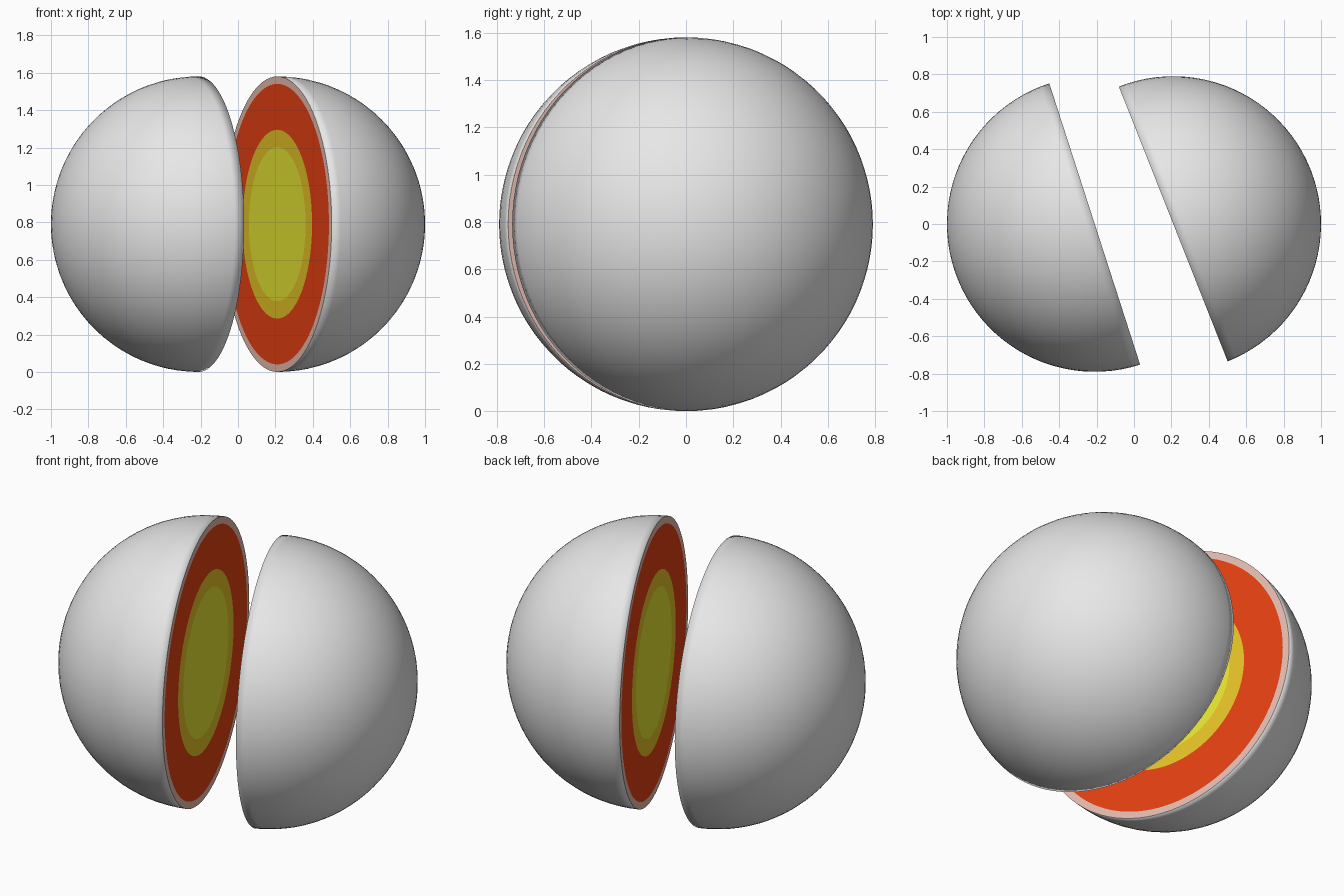
import bpy, bmesh, math
from mathutils import Matrix

if "Cube" in bpy.data.objects:
    bpy.data.objects.remove(bpy.data.objects["Cube"], do_unlink=True)

RADIUS = 0.79
SEGMENTS = 96


def material(name, r, g, b):
    mat = bpy.data.materials.new(name)
    mat.use_nodes = True
    mat.diffuse_color = (r, g, b, 1)
    mat.node_tree.nodes["Principled BSDF"].inputs["Base Color"].default_value = (r, g, b, 1)
    return mat


grey = material("shell grey", 0.8, 0.8, 0.8)
pink = material("crust pink", 0.8, 0.515, 0.445)
red = material("mantle red", 0.8, 0.053, 0.006)
amber = material("outer core amber", 0.8, 0.546, 0.02)
yellow = material("inner core yellow", 0.8, 0.8, 0.032)

# Cut-face layers: name, outer radius, inner radius, colour
LAYERS = [
    ("crust", RADIUS, 0.75, pink),
    ("mantle", 0.75, 0.505, red),
    ("outer_core", 0.505, 0.412, amber),
    ("inner_core", 0.412, 0, yellow),
]


def make_object(name, bm, mat, matrix, smooth=False):
    mesh = bpy.data.meshes.new(name)
    for face in bm.faces:
        face.smooth = smooth
    bm.to_mesh(mesh)
    bm.free()
    mesh.materials.append(mat)
    obj = bpy.data.objects.new(name, mesh)
    obj.matrix_world = matrix
    bpy.context.collection.objects.link(obj)


def circle(bm, radius):
    angles = [math.tau * i / SEGMENTS for i in range(SEGMENTS)]
    return [bm.verts.new((radius * math.cos(a), radius * math.sin(a), 0)) for a in angles]


def half_shell():
    bm = bmesh.new()
    bmesh.ops.create_uvsphere(bm, u_segments=SEGMENTS, v_segments=SEGMENTS // 2, radius=RADIUS)
    bmesh.ops.bisect_plane(bm, geom=bm.verts[:] + bm.edges[:] + bm.faces[:],
                           plane_co=(0, 0, 0), plane_no=(0, 0, 1), clear_outer=True)
    return bm


def flat_layer(outer, inner):
    bm = bmesh.new()
    rim = circle(bm, outer)
    if inner == 0:
        bm.faces.new(rim)
    else:
        hole = circle(bm, inner)
        for i in range(SEGMENTS):
            j = (i + 1) % SEGMENTS
            bm.faces.new((rim[i], rim[j], hole[j], hole[i]))
    return bm


# Two halves, each turned so its cut face looks towards the other
for side, x, turn in (("right", -0.21, 17.9), ("left", 0.21, 201.6)):
    place = (Matrix.Translation((x, 0, RADIUS))
             @ Matrix.Rotation(math.radians(turn), 4, 'Z')
             @ Matrix.Rotation(math.radians(90), 4, 'Y'))
    make_object(side + "_shell", half_shell(), grey, place, smooth=True)
    for name, outer, inner, mat in LAYERS:
        make_object(side + "_" + name, flat_layer(outer, inner), mat, place)
